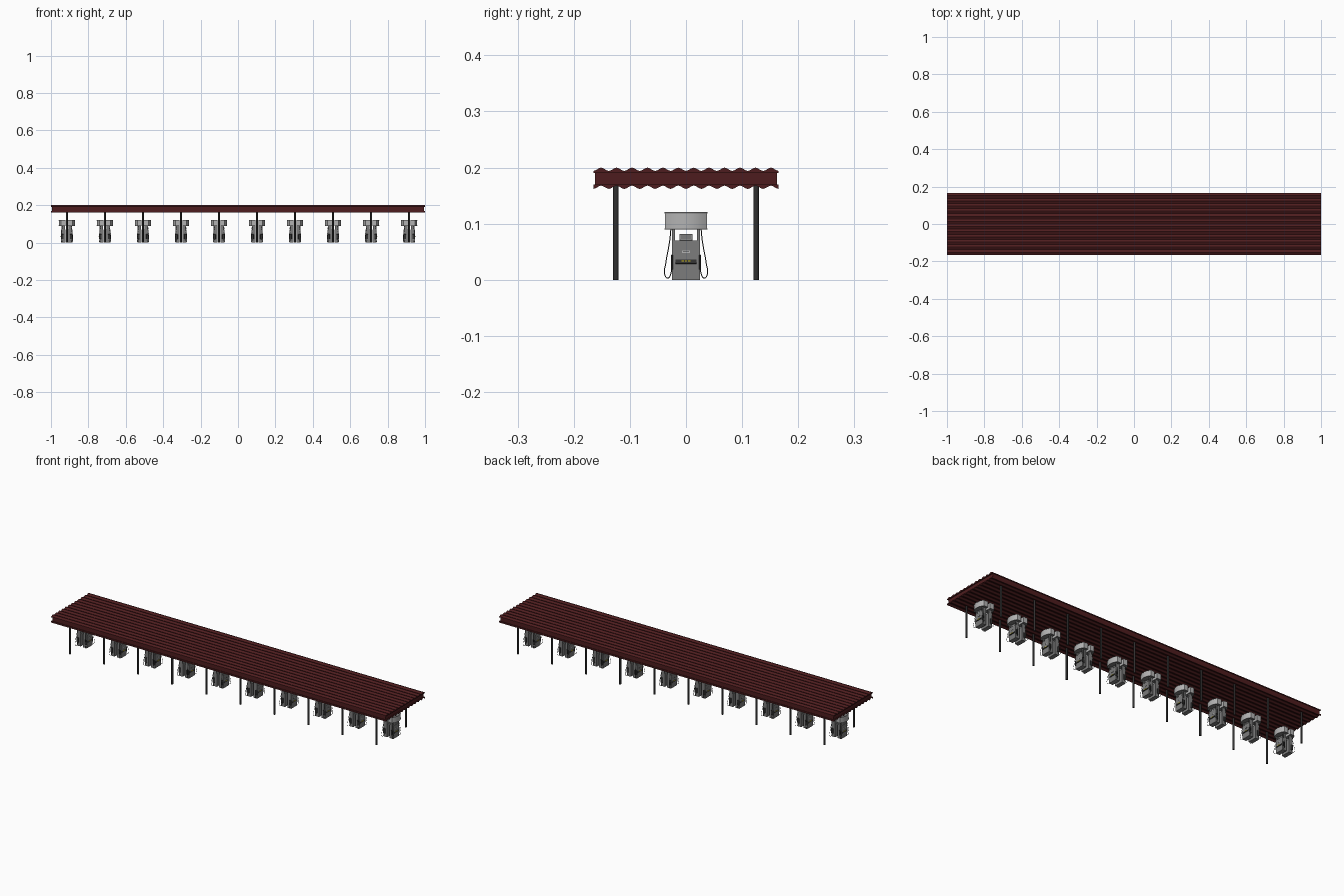
import bpy, bmesh, math
from mathutils import Matrix

if "Cube" in bpy.data.objects:
    bpy.data.objects.remove(bpy.data.objects["Cube"])


def material(name, rgb):
    m = bpy.data.materials.new(name)
    m.diffuse_color = (*rgb, 1)
    m.use_nodes = True
    m.node_tree.nodes["Principled BSDF"].inputs["Base Color"].default_value = m.diffuse_color
    return m


RED = material("dark_red", (0.075, 0.012, 0.013))
DARK = material("charcoal", (0.03, 0.03, 0.03))
BODY = material("pump_grey", (0.2, 0.2, 0.2))
HEAD = material("light_grey", (0.45, 0.45, 0.45))
YELLOW = material("yellow", (0.6, 0.5, 0.03))


def mesh_object(name, bm, mat):
    bmesh.ops.recalc_face_normals(bm, faces=bm.faces)
    me = bpy.data.meshes.new(name)
    bm.to_mesh(me)
    bm.free()
    me.materials.append(mat)
    ob = bpy.data.objects.new(name, me)
    bpy.context.collection.objects.link(ob)
    return ob


def box(name, x, y, z, mat, bevel=0):
    bm = bmesh.new()
    bmesh.ops.create_cube(bm, size=1)
    for v in bm.verts:
        v.co = [lo + (c + 0.5) * (hi - lo) for c, (lo, hi) in zip(v.co, (x, y, z))]
    if bevel:
        bmesh.ops.bevel(bm, geom=bm.edges[:], offset=bevel, segments=1, affect='EDGES')
    return mesh_object(name, bm, mat)


def prism(name, outline, axis, lo, hi, mat):
    """Extrude a closed 2D outline along x, y or z."""
    def place(a, b, t):
        return {"x": (t, a, b), "y": (a, t, b), "z": (a, b, t)}[axis]
    bm = bmesh.new()
    rings = [[bm.verts.new(place(a, b, t)) for a, b in outline] for t in (lo, hi)]
    n = len(outline)
    for i in range(n):
        j = (i + 1) % n
        bm.faces.new((rings[0][i], rings[0][j], rings[1][j], rings[1][i]))
    for r in rings:
        bm.faces.new(r)
    return mesh_object(name, bm, mat)


def smooth(ob):
    bpy.ops.object.select_all(action='DESELECT')
    ob.select_set(True)
    bpy.context.view_layer.objects.active = ob
    bpy.ops.object.shade_smooth_by_angle(angle=math.radians(35))


# Canopy: two corrugated sheets around a slightly recessed fascia
WAVES, STEPS, HALF = 12, 6, 0.165


def sheet(name, z, flat_z):
    n = WAVES * STEPS
    wave = []
    for i in range(n + 1):
        y = -HALF + 2 * HALF * i / n
        wave.append((y, z - 0.003 * math.cos(2 * math.pi * WAVES * (i / n))))
    prism(name, wave + [(HALF, flat_z), (-HALF, flat_z)], "x", -1, 1, RED)


sheet("canopy_roof", 0.197, 0.19)
sheet("canopy_ceiling", 0.165, 0.170)
box("canopy_fascia", (-0.995, 0.995), (-0.162, 0.162), (0.168, 0.192), RED)

# One pump facing +x; every part is built once and then instanced
parts = []
parts.append(box("pump_body", (0.007, 0.030), (-0.025, 0.025), (0, 0.07), BODY))
for s in (-1, 1):
    y = sorted((s * 0.0195, s * 0.025))
    parts.append(box("pump_upright", (0.009, 0.028), y, (0.07, 0.09), BODY))
parts.append(box("pump_screen", (0.012, 0.028), (-0.012, 0.012), (0.07, 0.082), HEAD, 0.001))
parts.append(box("screen_glass", (0.0275, 0.0286), (-0.009, 0.009), (0.0725, 0.0795), BODY))
parts.append(box("card_slot", (0.029, 0.031), (-0.007, 0.007), (0.048, 0.052), HEAD))
parts.append(box("slot_gap", (0.030, 0.0314), (-0.005, 0.005), (0.0495, 0.0505), DARK))
parts.append(prism("pump_ledge", [(0.029, 0.028), (0.033, 0.029), (0.033, 0.031), (0.029, 0.038)],
                   "y", -0.019, 0.019, DARK))
for k in range(3):
    y = -0.006 + 0.006 * k
    parts.append(box("pump_button", (0.030, 0.033), (y - 0.002, y + 0.002), (0.0325, 0.0355), YELLOW))

# Curved head: flat back and bowed front
arc = []
for i in range(17):
    t = i / 8 - 1
    arc.append((0.030 + 0.013 * (1 - t * t), 0.0375 * t))
head = prism("pump_head", [(0.007, -0.0375)] + arc + [(0.007, 0.0375)], "z", 0.0915, 0.1185, HEAD)
smooth(head)
parts.append(head)
for z in (0.0895, 0.1185):
    rim = [(x + (0.0006 if x > 0.02 else 0), y * 1.015) for x, y in [(0.007, -0.0375)] + arc + [(0.007, 0.0375)]]
    parts.append(prism("head_rim", rim, "z", z, z + 0.002, BODY))

# Hoses hang from the head and return to the nozzles on both sides
for s in (-1, 1):
    cu = bpy.data.curves.new("pump_hose_curve", 'CURVE')
    cu.dimensions = '3D'
    cu.bevel_depth = 0.0009
    cu.bevel_resolution = 1
    cu.resolution_u = 5
    pts = [(0.024, 0.027, 0.090), (0.026, 0.029, 0.070), (0.030, 0.036, 0.030),
           (0.031, 0.038, 0.010), (0.029, 0.033, 0.003), (0.025, 0.028, 0.008), (0.022, 0.0255, 0.025)]
    sp = cu.splines.new('BEZIER')
    sp.bezier_points.add(len(pts) - 1)
    for bp, (x, y, z) in zip(sp.bezier_points, pts):
        bp.co = (x, s * y, z)
        bp.handle_left_type = bp.handle_right_type = 'AUTO'
    temp = bpy.data.objects.new("pump_hose_path", cu)
    bpy.context.collection.objects.link(temp)
    bm = bmesh.new()
    bm.from_mesh(temp.to_mesh())
    temp.to_mesh_clear()
    bpy.data.objects.remove(temp)
    hose = mesh_object("pump_hose", bm, DARK)
    smooth(hose)
    parts.append(hose)
    y = sorted((s * 0.0235, s * 0.0265))
    parts.append(box("pump_nozzle", (0.017, 0.0315), y, (0.018, 0.045), DARK, 0.0008))

# Columns and back-to-back pumps in a row of ten
bm = bmesh.new()
bmesh.ops.create_cone(bm, cap_ends=True, segments=16, radius1=0.005, radius2=0.005, depth=0.168,
                      matrix=Matrix.Translation((0, 0, 0.084)))
column = mesh_object("canopy_column", bm, DARK)
smooth(column)

XS = [-0.915 + 1.83 * i / 9 for i in range(10)]


def instance(src, matrix):
    ob = src.copy()
    bpy.context.collection.objects.link(ob)
    ob.matrix_world = matrix


for x in XS:
    for y in (-0.125, 0.125):
        instance(column, Matrix.Translation((x, y, 0)))
    for turn in (0, math.pi):
        m = Matrix.Translation((x, 0, 0)) @ Matrix.Rotation(turn, 4, 'Z')
        for p in parts:
            instance(p, m)
for p in parts + [column]:
    bpy.data.objects.remove(p)
